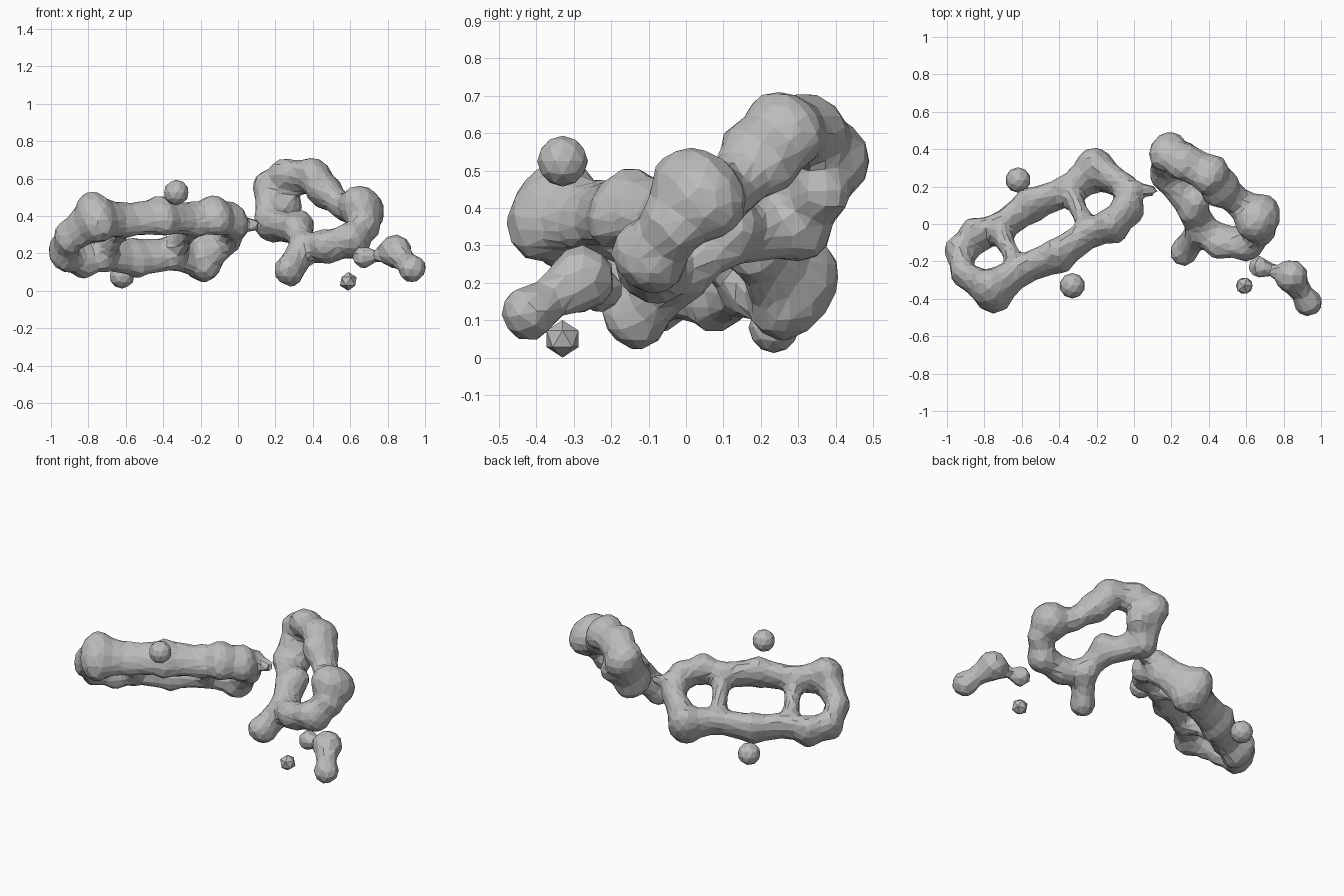
import bpy, bmesh
from mathutils import Vector, Matrix

old = bpy.data.objects.get("Cube")
if old:
    bpy.data.objects.remove(old, do_unlink=True)

grey = bpy.data.materials.new("mid_grey")
grey.use_nodes = True
grey.diffuse_color = (0.5, 0.5, 0.5, 1)
grey.node_tree.nodes["Principled BSDF"].inputs["Base Color"].default_value = (0.5, 0.5, 0.5, 1)


def finish(bm, name):
    mesh = bpy.data.meshes.new(name)
    bm.to_mesh(mesh)
    bm.free()
    mesh.materials.append(grey)
    ob = bpy.data.objects.new(name, mesh)
    bpy.context.collection.objects.link(ob)
    return ob


def tube(bm, a, b, neck=0.85):
    """Tapered tube between two (position, radius) nodes."""
    (p, r), (q, s) = a, b
    d = q - p
    turn = d.to_track_quat('Z', 'Y').to_matrix().to_4x4()
    bmesh.ops.create_cone(bm, cap_ends=True, segments=12, radius1=r * neck, radius2=s * neck,
                          depth=d.length, matrix=Matrix.Translation((p + q) / 2) @ turn)


def cloud(name, nodes, links, centre=Vector(), axis=Vector((0, 0, 1)), depth=1.0):
    """Blend balls and tubes into one faceted blob, deepened along an axis."""
    bm = bmesh.new()
    for p, r in nodes:
        bmesh.ops.create_icosphere(bm, subdivisions=2, radius=r, matrix=Matrix.Translation(p))
    for i, j in links:
        tube(bm, nodes[i], nodes[j])
    deepen = Matrix.Translation(centre) @ Matrix.Scale(depth, 4, axis) @ Matrix.Translation(-centre)
    bmesh.ops.transform(bm, matrix=deepen, verts=bm.verts)
    ob = finish(bm, name)
    rm = ob.modifiers.new("blend", 'REMESH')
    rm.mode = 'VOXEL'
    rm.voxel_size = 0.025
    sm = ob.modifiers.new("soften", 'SMOOTH')
    sm.factor = 0.5
    sm.iterations = 3
    dec = ob.modifiers.new("facets", 'DECIMATE')
    dec.ratio = 0.2


def ball(name, p, r, detail):
    bm = bmesh.new()
    bmesh.ops.create_icosphere(bm, subdivisions=detail, radius=r, matrix=Matrix.Translation(p))
    finish(bm, name)


# Triple ring: half is listed in its own plane, the other half is its point mirror
mid = Vector((-0.48, -0.035, 0.288))
u = Vector((0.875, 0.48, 0.01))
v = Vector((0.38, -0.71, 0.59))
half = [(-0.4, 0.185, 0.112), (-0.215, 0.155, 0.08), (0, 0.19, 0.09),
        (0.215, 0.155, 0.08), (0.33, 0.19, 0.09), (0.455, 0.14, 0.085), (0.49, 0.0, 0.075)]
nodes = [(mid + k * (u * a + v * b), r) for k in (1, -1) for a, b, r in half]
n = len(half)
links = [(i, i + 1) for i in range(2 * n - 1)] + [(2 * n - 1, 0)]
# Pointed link toward the single ring
nodes += [(Vector((0.0, 0.18, 0.35)), 0.055), (Vector((0.1, 0.18, 0.355)), 0.03)]
links += [(n - 1, 2 * n), (2 * n, 2 * n + 1)]
# Thin cross bars between the three openings
for i, j in ((1, n + 3), (3, n + 1)):
    centre = (nodes[i][0] + nodes[j][0]) / 2
    nodes.append((centre, 0.05))
    links += [(i, len(nodes) - 1), (len(nodes) - 1, j)]
cloud("triple_ring", nodes, links, mid, u.cross(v).normalized(), 1.42)

# Single ring with a leg and a thick rear column
ring = [(0.18, 0.39, 0.54, 0.1), (0.27, 0.34, 0.605, 0.095), (0.41, 0.27, 0.605, 0.1),
        (0.46, 0.2, 0.535, 0.1), (0.56, 0.11, 0.45, 0.075), (0.66, 0.03, 0.44, 0.12),
        (0.68, -0.04, 0.36, 0.08), (0.61, -0.1, 0.27, 0.095), (0.47, -0.09, 0.23, 0.09),
        (0.36, -0.02, 0.23, 0.085), (0.32, 0.09, 0.32, 0.085), (0.18, 0.28, 0.36, 0.1)]
nodes = [(Vector(p[:3]), p[3]) for p in ring]
n = len(ring)
nodes += [(Vector((0.28, -0.13, 0.095)), 0.08), (Vector((0.34, 0.13, 0.36)), 0.07),
          (Vector((0.26, 0.35, 0.46)), 0.08)]
links = [(i, (i + 1) % n) for i in range(n)]
links += [(9, n), (10, n + 1), (0, n + 2), (n + 2, n - 1)]
cloud("single_ring", nodes, links, Vector((0.42, 0.13, 0.4)),
      Vector((0.46, 0.68, -0.58)).normalized(), 1.25)

# Small bent chain
chain = [(0.67, -0.23, 0.18, 0.065), (0.75, -0.25, 0.19, 0.035), (0.84, -0.28, 0.21, 0.095),
         (0.885, -0.35, 0.165, 0.065), (0.93, -0.42, 0.12, 0.08)]
cloud("small_chain", [(Vector(p[:3]), p[3]) for p in chain], [(0, 1), (1, 2), (2, 3), (3, 4)])

# Loose balls
ball("upper_ball", (-0.33, -0.33, 0.525), 0.068, 2)
ball("lower_ball", (-0.62, 0.235, 0.08), 0.068, 2)
ball("low_front_ball", (0.59, -0.33, 0.05), 0.05, 1)
